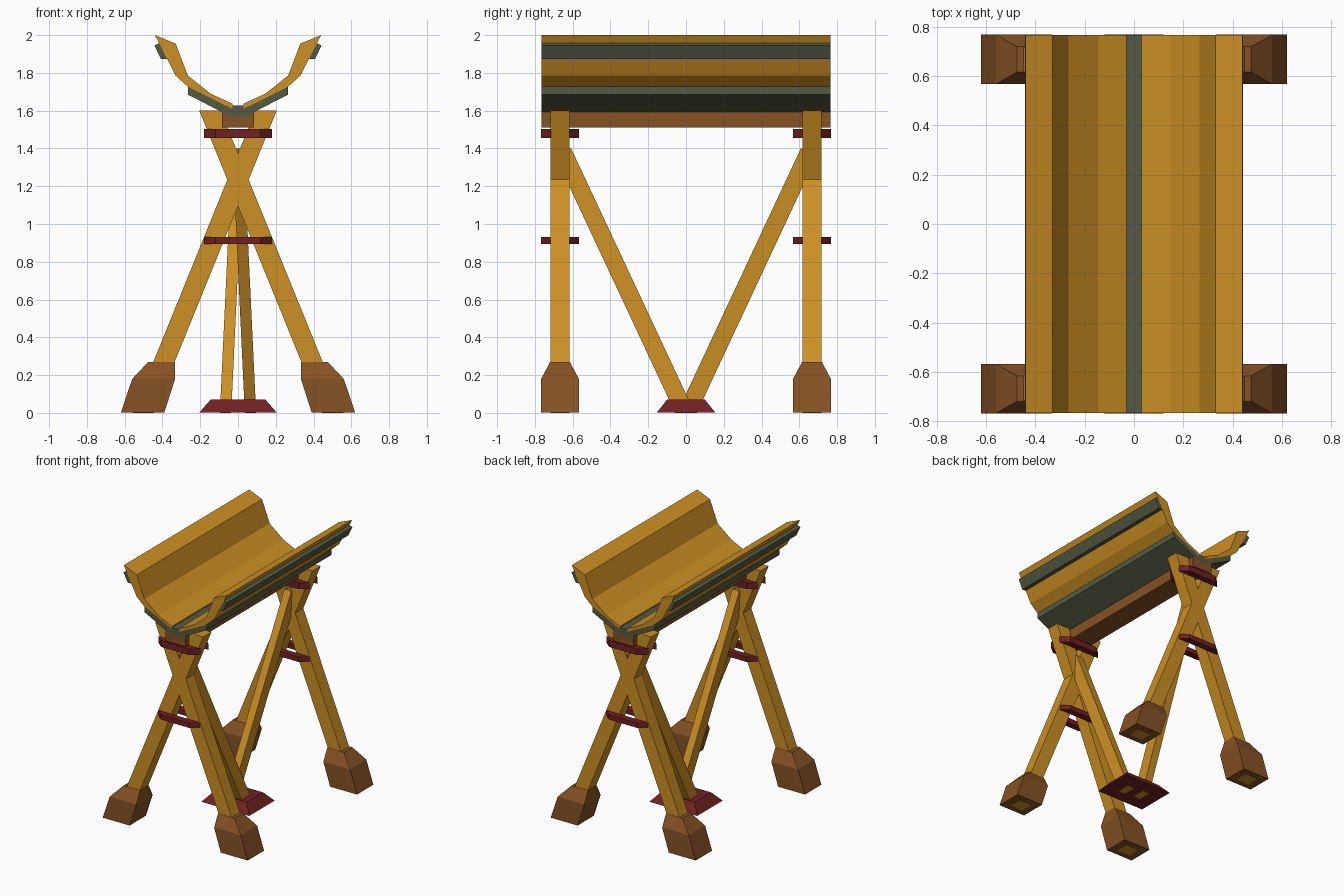
import bpy, bmesh

if "Cube" in bpy.data.objects:
    bpy.data.objects.remove(bpy.data.objects["Cube"])


def material(name, color):
    m = bpy.data.materials.new(name)
    m.diffuse_color = (*color, 1)
    m.use_nodes = True
    m.node_tree.nodes["Principled BSDF"].inputs["Base Color"].default_value = m.diffuse_color
    return m


WOOD = material("golden wood", (0.61, 0.28, 0.017))
BROWN = material("brown wood", (0.24, 0.084, 0.018))
RED = material("dark red", (0.162, 0.015, 0.016))
GREEN = material("grey green metal", (0.089, 0.102, 0.058))


def loft(name, rings, mat):
    """Closed solid skinned through matching rings of points."""
    bm = bmesh.new()
    loops = [[bm.verts.new(p) for p in ring] for ring in rings]
    n = len(loops[0])
    for a, b in zip(loops, loops[1:]):
        for i in range(n):
            j = (i + 1) % n
            bm.faces.new((a[i], a[j], b[j], b[i]))
    bm.faces.new(loops[0][::-1])
    bm.faces.new(loops[-1])
    bmesh.ops.recalc_face_normals(bm, faces=bm.faces)
    mesh = bpy.data.meshes.new(name)
    bm.to_mesh(mesh)
    bm.free()
    mesh.materials.append(mat)
    obj = bpy.data.objects.new(name, mesh)
    bpy.context.collection.objects.link(obj)
    return obj


def rect(x0, x1, y0, y1, z):
    return [(x0, y0, z), (x1, y0, z), (x1, y1, z), (x0, y1, z)]


def extrude_y(name, profile, mat, half=0.765):
    return loft(name, [[(x, y, z) for x, z in profile] for y in (-half, half)], mat)


# Trough walls and rim strips, one per side
wall = [(0.44, 2.0), (0.33, 1.955), (0.265, 1.785), (0.145, 1.69), (0.03, 1.637),
        (0.03, 1.61), (0.265, 1.727), (0.33, 1.785)]
strip = [(0.418, 1.957), (0.442, 1.945), (0.408, 1.873), (0.376, 1.875)]
for s, side in ((-1, "left"), (1, "right")):
    extrude_y("trough_wall_" + side, [(s * x, z) for x, z in wall], WOOD)
    extrude_y("rim_strip_" + side, [(s * x, z) for x, z in strip], GREEN)

# Bent cradle plate under the trough, and the beam below it
half = [(0.265, 1.73), (0.265, 1.685), (0.035, 1.567)]
top = [(-0.04, 1.627), (0.04, 1.627)]
extrude_y("cradle_plate", top + half + [(-x, z) for x, z in reversed(half)], GREEN)
extrude_y("beam", [(-0.085, 1.51), (0.085, 1.51), (0.085, 1.592), (0, 1.575),
                   (-0.085, 1.592)], BROWN)

# Crossed legs, feet, clamp bars and brace at each end
for e, end in ((-1, "front"), (1, "back")):
    yc = e * 0.667
    for s, side in ((-1, "left"), (1, "right")):
        loft(f"leg_{end}_{side}", [
            rect(s * 0.445, s * 0.558, yc - 0.05, yc + 0.05, 0),
            rect(-s * 0.205, -s * 0.092, yc - 0.05, yc + 0.05, 1.6)], WOOD)
        loft(f"foot_{end}_{side}", [
            rect(s * 0.39, s * 0.62, yc - 0.1, yc + 0.1, 0.002),
            rect(s * 0.333, s * 0.56, yc - 0.1, yc + 0.1, 0.18),
            rect(s * 0.333, s * 0.475, yc - 0.052, yc + 0.052, 0.27)], BROWN)
    for z0, z1, level in ((0.893, 0.931, "lower"), (1.455, 1.503, "upper")):
        for d, face in ((-1, "a"), (1, "b")):
            ya, yb = yc + d * 0.049, yc + d * 0.1
            loft(f"clamp_bar_{end}_{level}_{face}", [
                [(-0.18, ya, z), (0.18, ya, z), (0.12, yb, z), (-0.12, yb, z)]
                for z in (z0, z1)], RED)
    # Brace leaning from the base plate up into the leg crossing
    xb, yb, yt = -e * 0.066, e * 0.005, e * 0.66
    loft("brace_" + end, [
        rect(xb - 0.03, xb + 0.03, yb - 0.052, yb + 0.052, 0),
        rect(-0.03, 0.03, yt - 0.052, yt + 0.052, 1.4)], WOOD)

# Tapered base plate between the braces
loft("base_plate", [rect(-0.205, 0.205, -0.155, 0.155, 0.002),
                    rect(-0.145, 0.145, -0.1, 0.1, 0.07)], RED)
